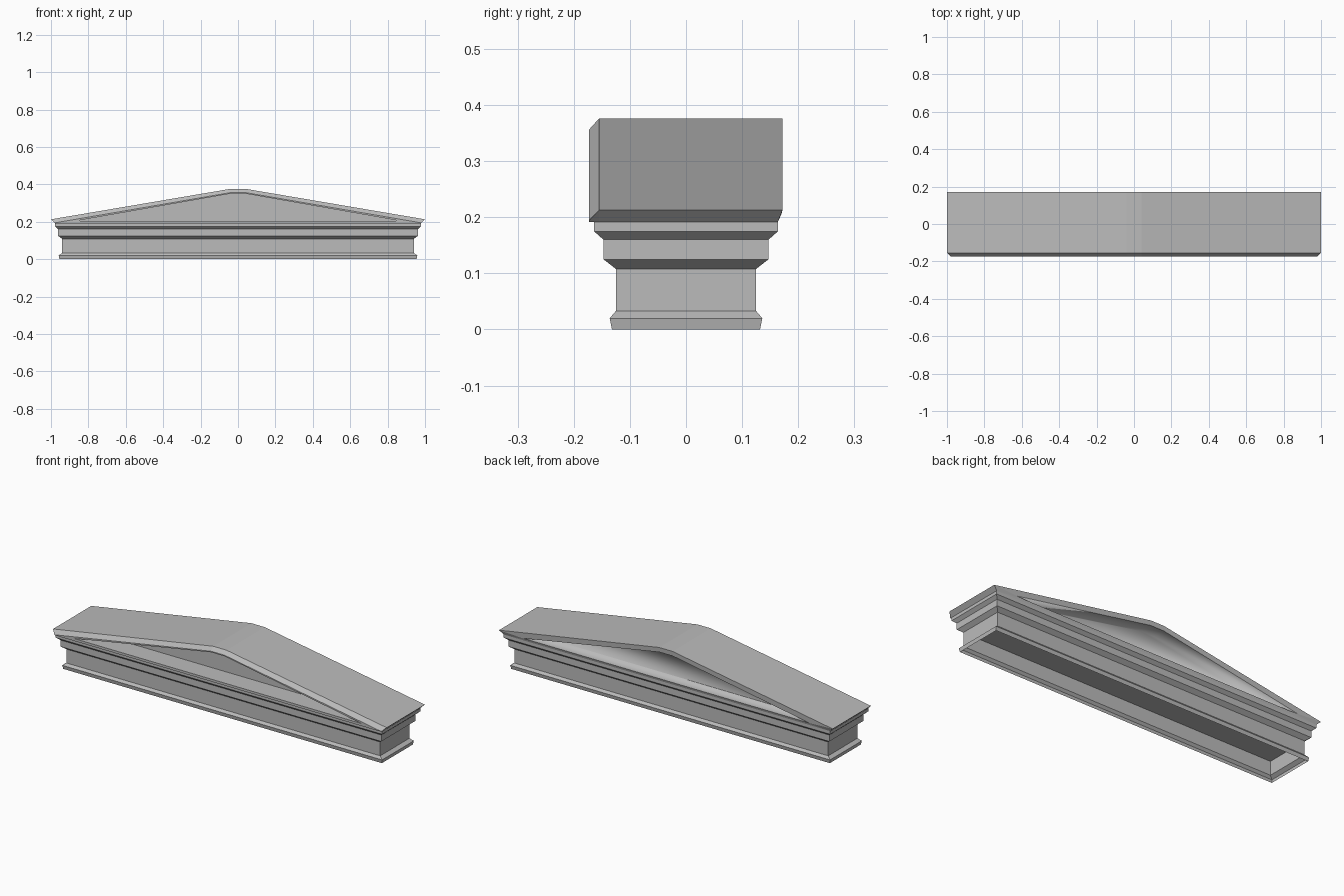
import bpy, bmesh

cube = bpy.data.objects.get("Cube")
if cube:
    bpy.data.objects.remove(cube, do_unlink=True)

stone = bpy.data.materials.new("grey_stone")
stone.use_nodes = True
stone.diffuse_color = (0.5, 0.5, 0.5, 1)
stone.node_tree.nodes["Principled BSDF"].inputs["Base Color"].default_value = (0.5, 0.5, 0.5, 1)


def bridge(bm, a, b, closed=True):
    """Join two vertex loops with quads."""
    n = len(a)
    return [bm.faces.new((a[i], a[(i + 1) % n], b[(i + 1) % n], b[i]))
            for i in range(n if closed else n - 1)]


def finish(bm, name):
    bmesh.ops.recalc_face_normals(bm, faces=bm.faces)
    mesh = bpy.data.meshes.new(name)
    bm.to_mesh(mesh)
    bm.free()
    mesh.materials.append(stone)
    obj = bpy.data.objects.new(name, mesh)
    bpy.context.collection.objects.link(obj)
    return obj


# Moulded beam: rectangular rings following a profile of half depth and height
LENGTH_EXTRA = 0.815
profile = [(0.132, 0), (0.136, 0.02), (0.125, 0.033), (0.125, 0.108),
           (0.147, 0.125), (0.147, 0.16), (0.164, 0.175), (0.164, 0.192)]
bm = bmesh.new()
rings = []
for hy, z in profile:
    # the base moulding reaches slightly further at the ends
    hx = hy + LENGTH_EXTRA + (0.008 if z < 0.03 else 0)
    rings.append([bm.verts.new((sx * hx, sy * hy, z))
                  for sx, sy in ((-1, -1), (1, -1), (1, 1), (-1, 1))])
for lower, upper in zip(rings, rings[1:]):
    bridge(bm, lower, upper)
bm.faces.new(rings[3])  # ceiling inside the hollow base
finish(bm, "moulded_beam")


# Pediment: symmetric outlines (foot, eave, peak) placed along the depth
def outline(bm, y, half, foot_y=None):
    pts = [(-x, z) for x, z in half] + [(x, z) for x, z in reversed(half)]
    verts = [bm.verts.new((x, y, z)) for x, z in pts]
    if foot_y is not None:
        verts[0].co.y = verts[-1].co.y = foot_y
    return verts


fascia = [(0.977, 0.192), (0.98, 0.194), (0.04, 0.356)]
roof = [(0.978, 0.192), (1.0, 0.213), (0.04, 0.376)]
opening = [(0.80, 0.205), (0.86, 0.2055), (0.04, 0.35)]

bm = bmesh.new()
front_wall = outline(bm, -0.062, opening)
front_rim = outline(bm, -0.173, opening)
front_edge = outline(bm, -0.173, fascia)
roof_front = outline(bm, -0.155, roof)
roof_back = outline(bm, 0.172, roof, foot_y=0.164)
back_rim = outline(bm, 0.17, opening, foot_y=0.168)
back_wall = outline(bm, 0.10, opening)

bm.faces.new(front_wall)
bridge(bm, front_wall, front_rim)
bridge(bm, front_rim, front_edge)
bridge(bm, front_edge, roof_front)
bridge(bm, roof_front, roof_back, closed=False)
bridge(bm, roof_back, back_rim)

# The rear recess is softly shaded, with a crisp rim
soft = bridge(bm, back_rim, back_wall) + [bm.faces.new(back_wall)]
for face in soft:
    face.smooth = True
for i, v in enumerate(back_rim):
    bm.edges.get((v, back_rim[(i + 1) % len(back_rim)])).smooth = False
finish(bm, "pediment_roof")
